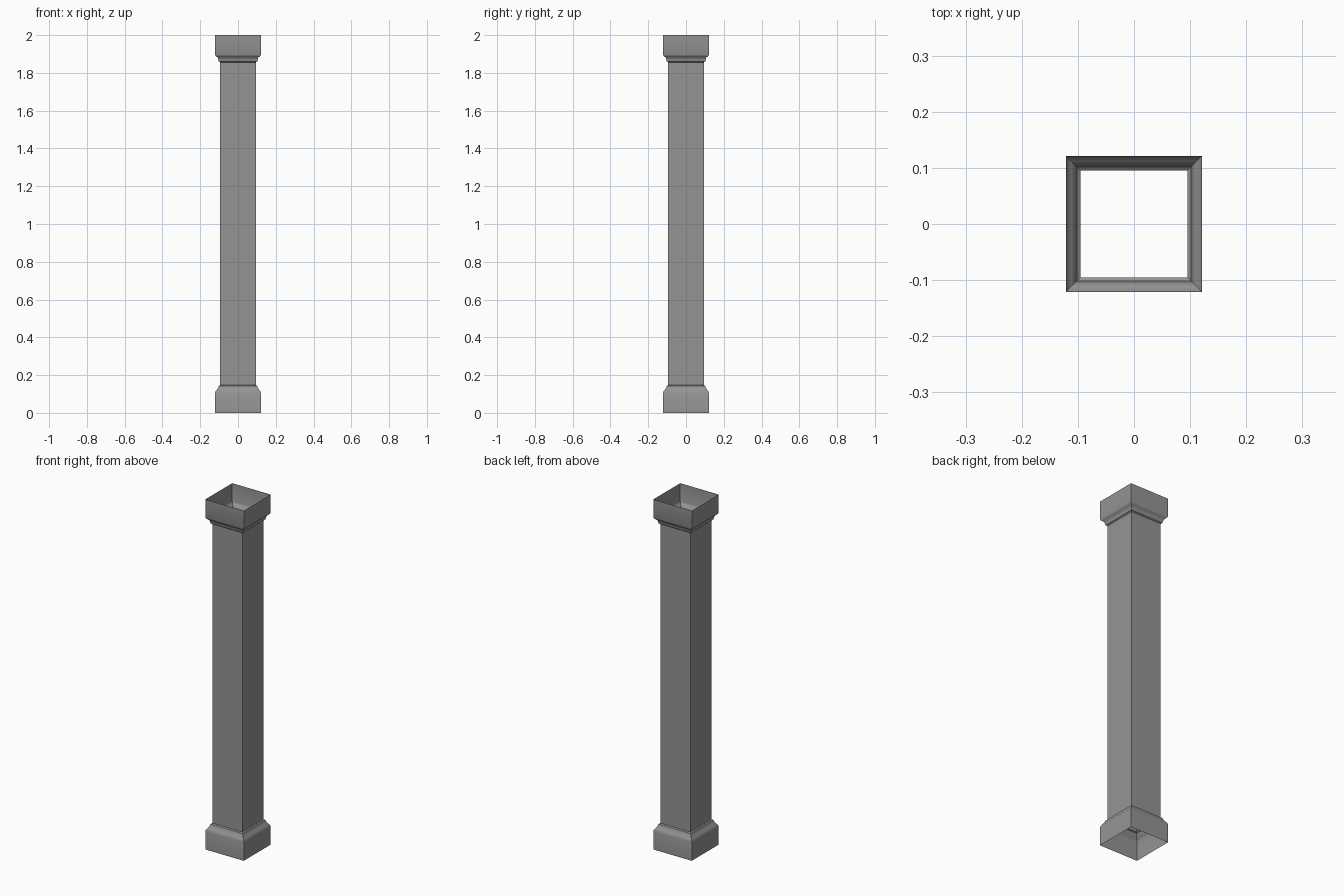
import bpy, bmesh, math

cube = bpy.data.objects.get("Cube")
if cube:
    bpy.data.objects.remove(cube, do_unlink=True)

# Single grey finish
grey = bpy.data.materials.new("column_grey")
grey.use_nodes = True
colour = (0.3, 0.3, 0.3, 1)
grey.diffuse_color = colour
grey.node_tree.nodes["Principled BSDF"].inputs["Base Color"].default_value = colour

HALF, NECK, SHAFT = 0.1215, 0.104, 0.095


def square_tube(name, profile):
    """Open square shell through (half width, height) points, listed upwards."""
    bm = bmesh.new()
    rings = [[bm.verts.new((sx * r, sy * r, z))
              for sx, sy in ((-1, -1), (1, -1), (1, 1), (-1, 1))]
             for r, z in profile]
    for low, high in zip(rings, rings[1:]):
        for i in range(4):
            j = (i + 1) % 4
            bm.faces.new((low[i], low[j], high[j], high[i]))
    mesh = bpy.data.meshes.new(name)
    bm.to_mesh(mesh)
    bm.free()
    mesh.materials.append(grey)
    obj = bpy.data.objects.new(name, mesh)
    bpy.context.collection.objects.link(obj)
    bpy.ops.object.select_all(action="DESELECT")
    obj.select_set(True)
    bpy.context.view_layer.objects.active = obj
    bpy.ops.object.shade_smooth_by_angle(angle=math.radians(35))
    return obj


# Moulding from plinth edge to shaft: rounded shoulder, neck band, small step
moulding = [(HALF, 0.105), (0.119, 0.113), (0.113, 0.121), (0.107, 0.13),
            (NECK, 0.137), (0.102, 0.143), (SHAFT, 0.147)]

square_tube("base", [(HALF, 0)] + moulding)
square_tube("shaft", [(SHAFT, 0.147), (SHAFT, 1.856)])

# Capital: a flipped moulding with a slightly lower block
capital = [(HALF, 2), (HALF, 1.897), (0.119, 1.891), (0.112, 1.885),
           (0.106, 1.879), (NECK, 1.869), (0.102, 1.861), (SHAFT, 1.856)]
square_tube("capital", capital[::-1])
